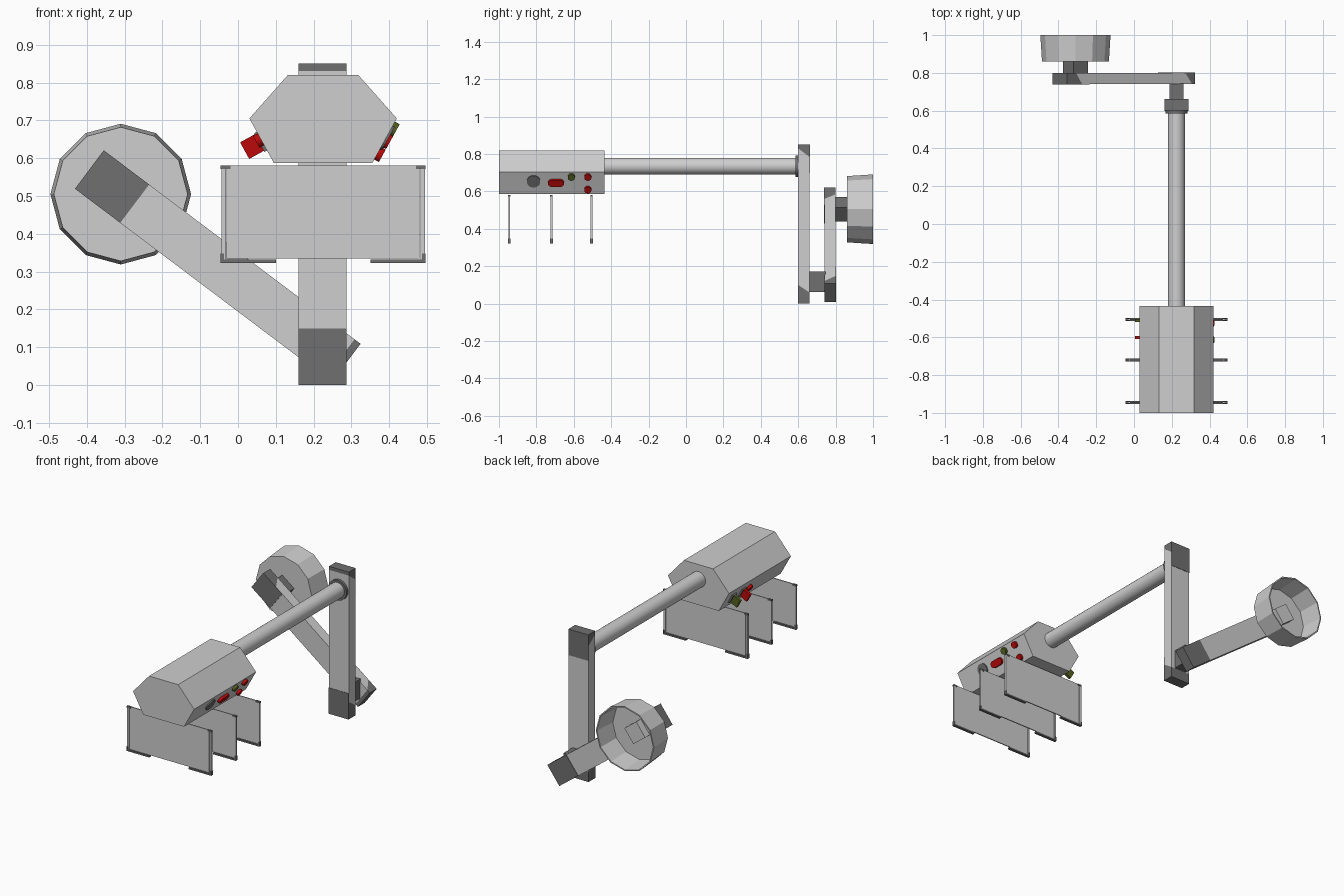
import bpy, bmesh, math
from mathutils import Matrix, Vector

if "Cube" in bpy.data.objects:
    bpy.data.objects.remove(bpy.data.objects["Cube"])


def material(name, rgb):
    m = bpy.data.materials.new(name)
    m.use_nodes = True
    m.diffuse_color = (*rgb, 1)
    m.node_tree.nodes["Principled BSDF"].inputs["Base Color"].default_value = (*rgb, 1)
    return m


LIGHT = material("light grey", (0.62, 0.62, 0.62))
DARK = material("dark grey", (0.16, 0.16, 0.16))
RED = material("red", (0.5, 0.003, 0.003))
GREEN = material("olive green", (0.09, 0.12, 0.015))


def finish(name, bm, mat, matrix=None, smooth=False):
    if matrix:
        bm.transform(matrix)
    bmesh.ops.recalc_face_normals(bm, faces=bm.faces)
    me = bpy.data.meshes.new(name)
    bm.to_mesh(me)
    bm.free()
    me.materials.append(mat)
    ob = bpy.data.objects.new(name, me)
    bpy.context.collection.objects.link(ob)
    if smooth:
        bpy.ops.object.select_all(action='DESELECT')
        ob.select_set(True)
        bpy.context.view_layer.objects.active = ob
        bpy.ops.object.shade_smooth_by_angle(angle=math.radians(40))
    return ob


def box(name, mat, x, y, z, matrix=None):
    """Box from (min, max) ranges."""
    bm = bmesh.new()
    bmesh.ops.create_cube(bm, size=1)
    for v in bm.verts:
        v.co = [(r[0] + r[1]) / 2 + c * (r[1] - r[0]) for r, c in zip((x, y, z), v.co)]
    return finish(name, bm, mat, matrix)


def prism(name, mat, points, depth, matrix=None, smooth=False):
    """Flat outline pushed along a depth vector."""
    bm = bmesh.new()
    face = bm.faces.new([bm.verts.new(p) for p in points])
    ext = bmesh.ops.extrude_face_region(bm, geom=[face])["geom"]
    bmesh.ops.translate(bm, vec=depth, verts=[e for e in ext if isinstance(e, bmesh.types.BMVert)])
    return finish(name, bm, mat, matrix, smooth)


def ring(radius, y, n, cx=0, cz=0):
    return [(cx + radius * math.sin(math.tau * i / n), y, cz + radius * math.cos(math.tau * i / n))
            for i in range(n)]


# Six-sided head
CX = 0.225
half = [(0.093, 0.82), (0.195, 0.705), (0.13, 0.587)]
outline = [(CX + a, -1, b) for a, b in half] + [(CX - a, -1, b) for a, b in reversed(half)]
prism("head_housing", LIGHT, outline, (0, 0.565, 0))

# Boom tube and collar
prism("boom_tube", LIGHT, ring(0.045, -0.44, 24, CX, 0.735), (0, 1.05, 0), smooth=True)
prism("boom_collar", DARK, ring(0.058, 0.585, 24, CX, 0.735), (0, 0.016, 0), smooth=True)

# Arms: light middle, sloped dark ends and dark end plates
W, T, L = 0.0635, 0.06, 0.85


def arm(name, matrix):
    lo, hi = (0.1, 0.06), (0.83, 0.785)
    for part, mat, a, b in (("lower_end", DARK, (0, 0), lo), ("middle", LIGHT, lo, hi),
                            ("upper_end", DARK, hi, (L, L))):
        pts = [(-W, 0, a[0]), (-W, T, a[1]), (-W, T, b[1]), (-W, 0, b[0])]
        prism(f"{name}_{part}", mat, pts, (2 * W, 0, 0), matrix)
    box(name + "_front_plate", DARK, (-W, W), (-0.002, 0.002), (0, 0.15), matrix)
    box(name + "_back_plate", DARK, (-W, W), (T - 0.002, T + 0.002), (L - 0.15, L), matrix)


TILT = math.radians(127)
arm("upright_arm", Matrix.Translation((CX - 0.001, 0.6, 0)))
arm("diagonal_arm", Matrix.Translation((-0.393, 0.74, 0.57)) @ Matrix.Rotation(TILT, 4, 'Y'))

# Pivots
box("elbow_pivot", DARK, (0.187, 0.262), (0.655, 0.745), (0.062, 0.172))
CUP = (-0.31, 0.505)
turn = Matrix.Translation((CUP[0], 0, CUP[1])) @ Matrix.Rotation(TILT, 4, 'Y')
S = (-0.0475, 0.0475)
box("cup_pivot", DARK, S, (0.795, 0.862), S, turn)
box("cup_pivot_tip", LIGHT, S, (0.862, 0.91), S, turn)

# Twelve-sided open cup
bm = bmesh.new()
rings = [[bm.verts.new(p) for p in ring(r, y, 12, *CUP)]
         for r, y in ((0.177, 0.86), (0.186, 1.0), (0.179, 1.0), (0.17, 0.868))]
for a, b in zip(rings, rings[1:]):
    for i in range(12):
        j = (i + 1) % 12
        bm.faces.new((a[i], a[j], b[j], b[i]))
bm.faces.new(rings[0])
bm.faces.new(rings[-1])
finish("wall_cup", bm, LIGHT)

# Hanging panels with side rods and corner feet
for n, y in enumerate((-0.945, -0.72, -0.505)):
    tag = f"panel_{n + 1}"
    box(tag, LIGHT, (CX - 0.255, CX + 0.255), (y - 0.003, y + 0.003), (0.335, 0.581))
    for side, s in (("right", -1), ("left", 1)):
        def span(a, b):
            return sorted((CX + s * a, CX + s * b))
        box(f"{tag}_{side}_rod", LIGHT, span(0.257, 0.269), (y - 0.005, y + 0.005), (0.325, 0.58))
        box(f"{tag}_{side}_cap", DARK, span(0.245, 0.271), (y - 0.006, y + 0.006), (0.572, 0.581))
        box(f"{tag}_{side}_foot", DARK, span(0.125, 0.271), (y - 0.008, y + 0.008), (0.323, 0.332))
        box(f"{tag}_{side}_foot_post", DARK, span(0.262, 0.271), (y - 0.008, y + 0.008), (0.325, 0.348))


# Controls on the lower slanted sides; local x points out of the side
def on_side(s, y, z):
    up = Vector((s * 0.482, 0, 0.876))
    out = Vector((s * 0.876, 0, -0.482))
    along = up.cross(out)
    m = Matrix((out, along, up)).transposed().to_4x4()
    m.translation = (CX + s * (0.13 + (z - 0.587) * 0.55), y, z)
    return m


def button(name, mat, s, y, z, r, stretch=0.0, height=0.014):
    pts = []
    for i in range(20):
        a = math.tau * (i + 0.5) / 20
        c = math.cos(a)
        pts.append((-0.004, r * c + math.copysign(stretch, c), r * math.sin(a)))
    prism(name, mat, pts, (height + 0.004, 0, 0), on_side(s, y, z))


button("dial", DARK, 1, -0.815, 0.655, 0.036, height=0.006)
button("long_button", RED, 1, -0.695, 0.648, 0.02, 0.023)
button("green_button", GREEN, 1, -0.613, 0.68, 0.019)
button("upper_red_button", RED, 1, -0.525, 0.68, 0.019)
button("lower_red_button", RED, 1, -0.525, 0.613, 0.019)
button("side_red_button", RED, -1, -0.66, 0.65, 0.018)
for name, mat, y in (("red_switch", RED, -0.6), ("green_switch", GREEN, -0.51)):
    m = on_side(-1, y, 0.645)
    box(name + "_base", DARK, (-0.004, 0.008), (-0.018, 0.018), (-0.028, 0.028), m)
    box(name + "_paddle", mat, (0.006, 0.052), (-0.008, 0.008), (-0.025, 0.025), m)
